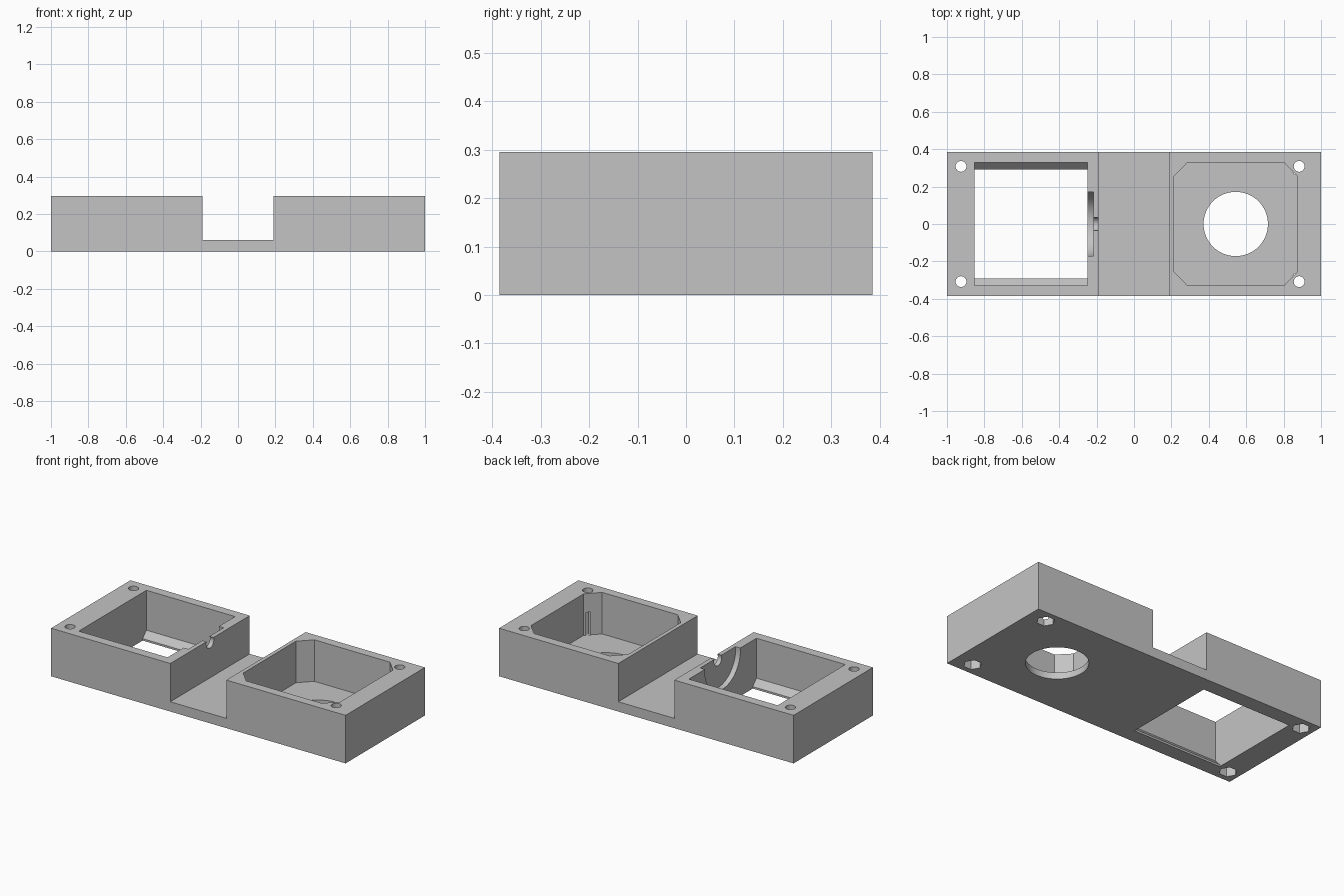
import bpy
import bmesh
from math import cos, sin, pi, radians

cube = bpy.data.objects.get("Cube")
if cube:
    bpy.data.objects.remove(cube, do_unlink=True)

grey = bpy.data.materials.new("plain_grey")
grey.use_nodes = True
colour = (0.55, 0.55, 0.55, 1)
grey.diffuse_color = colour
grey.node_tree.nodes["Principled BSDF"].inputs["Base Color"].default_value = colour


def ring(cx, cy, radius, sides):
    return [(cx + radius * cos(2 * pi * i / sides), cy + radius * sin(2 * pi * i / sides))
            for i in range(sides)]


def prism(name, outline, axis, low, high):
    """Extrude a 2D outline along an axis from low to high."""
    place = {"x": lambda u, v, w: (w, u, v),
             "y": lambda u, v, w: (u, w, v),
             "z": lambda u, v, w: (u, v, w)}[axis]
    bm = bmesh.new()
    start = [bm.verts.new(place(u, v, low)) for u, v in outline]
    end = [bm.verts.new(place(u, v, high)) for u, v in outline]
    bm.faces.new(start)
    bm.faces.new(end)
    for i in range(len(outline)):
        j = (i + 1) % len(outline)
        bm.faces.new((start[i], start[j], end[j], end[i]))
    bmesh.ops.recalc_face_normals(bm, faces=bm.faces)
    mesh = bpy.data.meshes.new(name)
    bm.to_mesh(mesh)
    bm.free()
    mesh.materials.append(grey)
    obj = bpy.data.objects.new(name, mesh)
    bpy.context.collection.objects.link(obj)
    return obj


def cut(target, cutter):
    mod = target.modifiers.new("cut", "BOOLEAN")
    mod.operation = "DIFFERENCE"
    mod.solver = "EXACT"
    mod.object = cutter
    bpy.context.view_layer.objects.active = target
    bpy.ops.object.modifier_apply(modifier=mod.name)
    bpy.data.objects.remove(cutter, do_unlink=True)


# Base block with the channel across its middle
top = 0.295
half = [(0.19, 0.06), (0.19, top), (1, top), (1, 0)]
base = prism("mounting_base", half + [(-x, z) for x, z in reversed(half)],
             "y", -0.385, 0.385)

# Open rectangular bay with sloped ledges at the bottom
ledge = [(0.328, 0.5), (0.328, 0.05), (0.292, 0.012), (0.292, -0.1)]
cut(base, prism("bay_cutter", ledge + [(-y, z) for y, z in reversed(ledge)],
                "x", -0.852, -0.249))

# Round recess and shaft notch in the bay's inner wall
cut(base, prism("recess_cutter", ring(0, 0.28, 0.172, 64), "x", -0.4, -0.217))
cut(base, prism("shaft_cutter", ring(0, 0.28, 0.037, 32), "x", -0.3, -0.1))

# Chamfered pocket with a round hole in its floor
corner = [(0.33, 0.255), (0.257, 0.33)]
quarter = corner + [(-x, y) for x, y in reversed(corner)]
octagon = quarter + [(-x, -y) for x, y in quarter]
centre = 0.544
cut(base, prism("pocket_cutter", [(x + centre, y) for x, y in octagon], "z", 0.04, 0.5))
cut(base, prism("floor_hole_cutter", ring(centre, 0, 0.172, 64), "z", -0.1, 0.1))

# Corner screw holes with hexagonal nut wells from below
for x in (-0.925, 0.883):
    for y in (-0.308, 0.308):
        cut(base, prism("screw_cutter", ring(x, y, 0.029, 32), "z", -0.1, 0.5))
        cut(base, prism("nut_cutter", ring(x, y, 0.051, 6), "z", -0.1, 0.18))

# Smooth the round cuts, keep the edges crisp
bpy.ops.object.select_all(action="DESELECT")
base.select_set(True)
bpy.context.view_layer.objects.active = base
bpy.ops.object.shade_smooth_by_angle(angle=radians(30))
